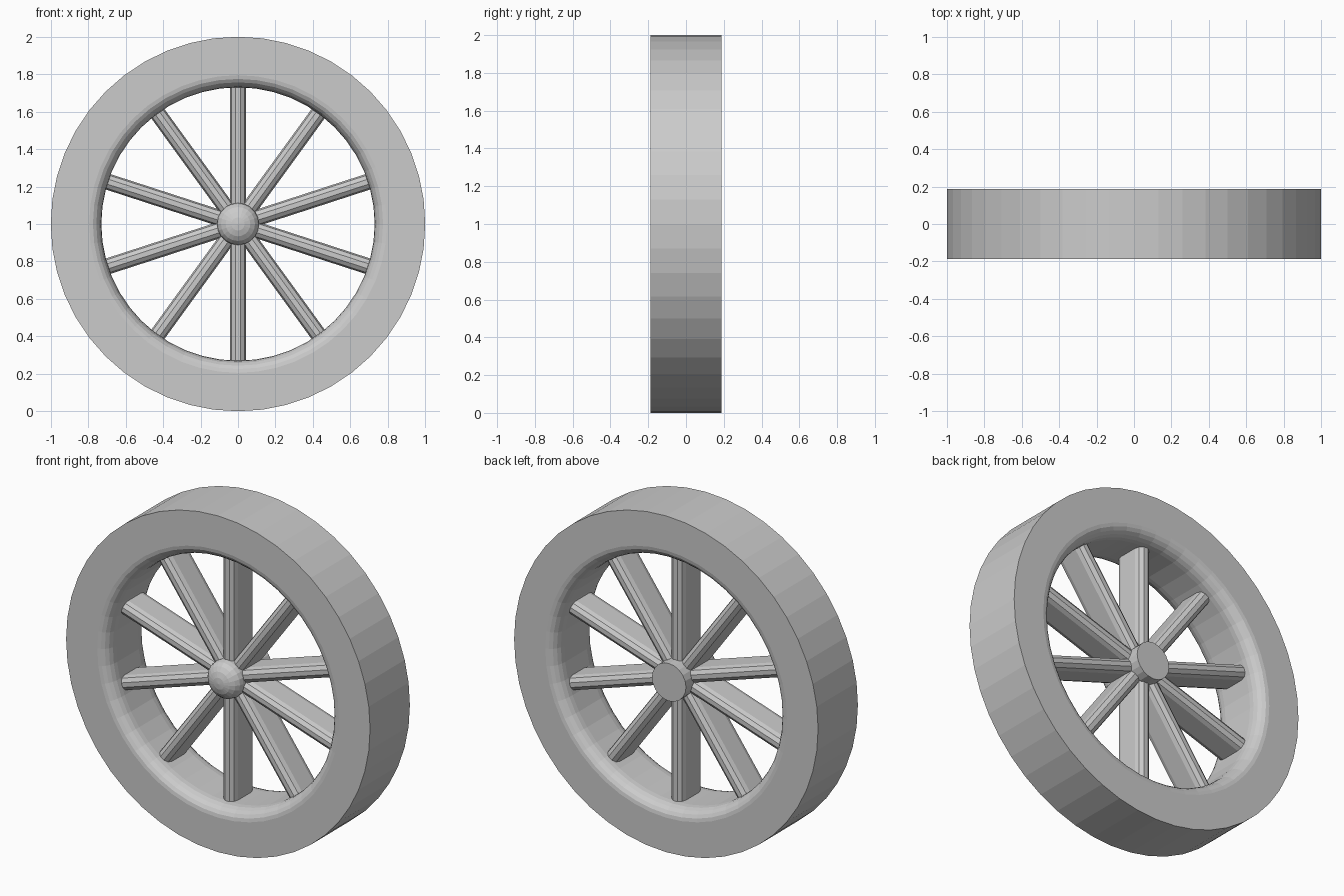
import bpy, bmesh
from math import sin, cos, pi, radians
from mathutils import Matrix, Vector

if "Cube" in bpy.data.objects:
    bpy.data.objects.remove(bpy.data.objects["Cube"])

CENTRE = Matrix.Translation((0, 0, 1))


def finish(name, bm):
    bmesh.ops.remove_doubles(bm, verts=bm.verts, dist=1e-5)
    bmesh.ops.recalc_face_normals(bm, faces=bm.faces)
    bm.transform(CENTRE)
    mesh = bpy.data.meshes.new(name)
    bm.to_mesh(mesh)
    bm.free()
    obj = bpy.data.objects.new(name, mesh)
    bpy.context.collection.objects.link(obj)
    return obj


def lathe(name, profile, sides, closed):
    """Spin a (radius, y) profile around the axle (y axis)."""
    bm = bmesh.new()
    verts = [bm.verts.new((0, y, r)) for r, y in profile]
    pairs = list(zip(verts, verts[1:]))
    if closed:
        pairs.append((verts[-1], verts[0]))
    edges = [bm.edges.new(p) for p in pairs]
    bmesh.ops.spin(bm, geom=verts + edges, cent=(0, 0, 0), axis=(0, 1, 0),
                   angle=2 * pi, steps=sides, use_merge=True)
    return finish(name, bm)


def spoke(name, angle):
    """Radial bar with flat sides and rounded front and back edges."""
    bm = bmesh.new()
    section = []
    for side in (1, -1):
        for i in range(6):
            a = pi * i / 5
            section.append((side * 0.043 * cos(a), side * (0.06 + 0.043 * sin(a))))
    face = bm.faces.new([bm.verts.new((x, y, 0.04)) for x, y in section])
    top = bmesh.ops.extrude_face_region(bm, geom=[face], use_keep_orig=True)
    moved = [g for g in top["geom"] if isinstance(g, bmesh.types.BMVert)]
    bmesh.ops.translate(bm, verts=moved, vec=Vector((0, 0, 0.70)))
    bm.transform(Matrix.Rotation(angle, 4, 'Y'))
    return finish(name, bm)


# Broad rim with softened inner edges on both faces
W, R_IN, FR, FY = 0.187, 0.73, 0.065, 0.085
fillet = [(R_IN + FR * (1 - sin(a)), -W + FY * (1 - cos(a)))
          for a in [pi / 2 * i / 5 for i in range(6)]]
rim_profile = [(1.0, W), (1.0, -W)] + fillet + [(r, -y) for r, y in reversed(fillet)]
lathe("rim", rim_profile, 48, True)

# Hub: flat at the back, domed at the front
dome = [(0.112 * cos(a), -0.11 - 0.076 * sin(a))
        for a in [pi / 2 * i / 5 for i in range(6)]]
lathe("hub", [(0, 0.16), (0.112, 0.16)] + dome, 20, False)

# Ten spokes
for k in range(10):
    spoke(f"spoke_{k + 1}", radians(36 * k))
